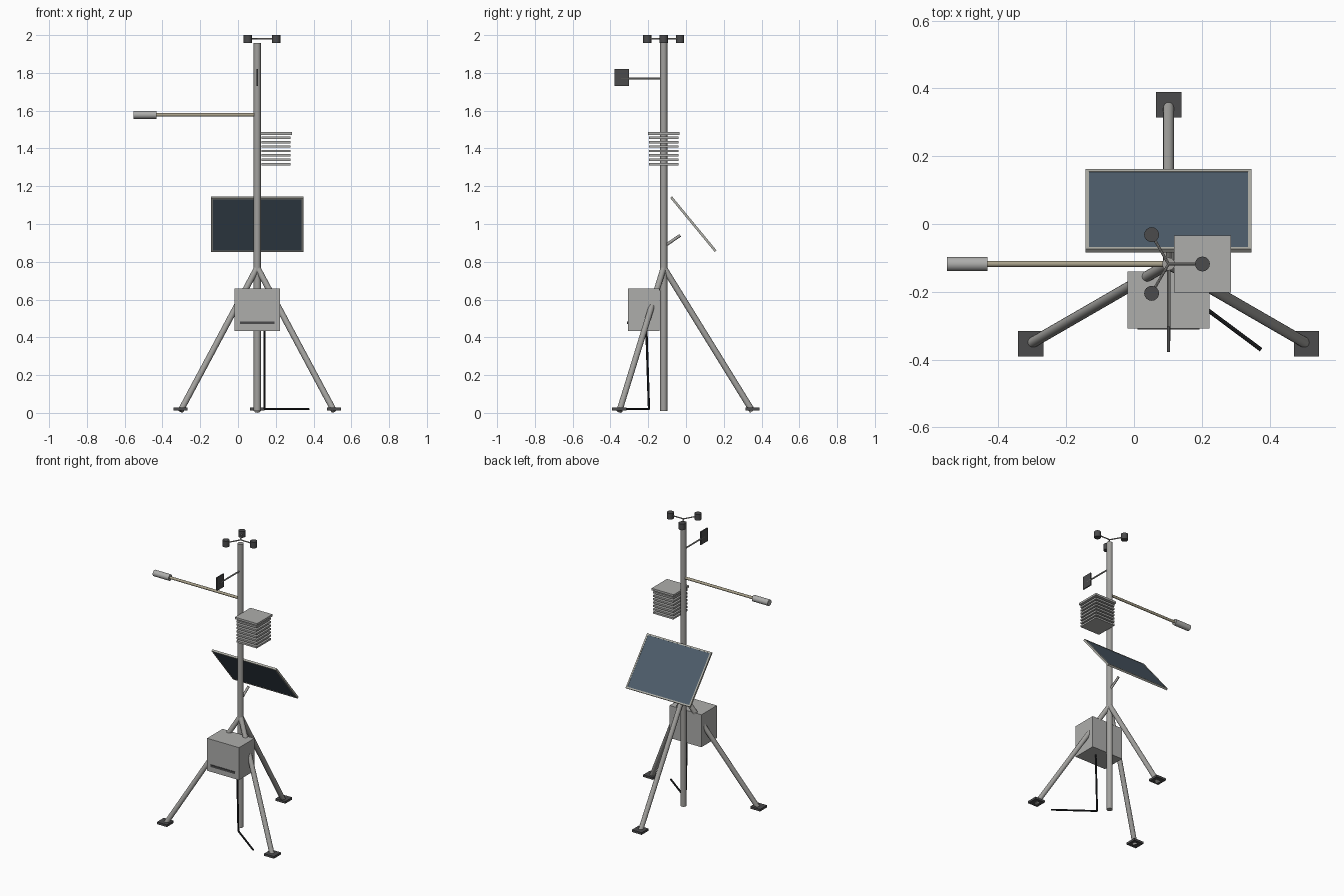
import bpy
import bmesh
from math import sin, cos, radians
from mathutils import Vector, Matrix

cube = bpy.data.objects.get("Cube")
if cube:
    bpy.data.objects.remove(cube, do_unlink=True)


def material(name, rgb):
    m = bpy.data.materials.new(name)
    m.use_nodes = True
    m.diffuse_color = (*rgb, 1)
    m.node_tree.nodes["Principled BSDF"].inputs["Base Color"].default_value = (*rgb, 1)
    return m


STEEL = material("galvanised grey", (0.36, 0.355, 0.34))
HOUSING = material("housing light grey", (0.42, 0.42, 0.41))
DARK = material("dark grey", (0.07, 0.07, 0.072))
BLACK = material("cable black", (0.015, 0.016, 0.018))
GLASS = material("solar blue", (0.075, 0.108, 0.145))
FRAME = material("frame grey", (0.42, 0.42, 0.38))
BEIGE = material("beige", (0.40, 0.36, 0.26))


def finish(name, bm, mat, smooth=False):
    mesh = bpy.data.meshes.new(name)
    bm.to_mesh(mesh)
    bm.free()
    mesh.materials.append(mat)
    obj = bpy.data.objects.new(name, mesh)
    bpy.context.collection.objects.link(obj)
    if smooth:
        bpy.ops.object.select_all(action="DESELECT")
        obj.select_set(True)
        bpy.context.view_layer.objects.active = obj
        bpy.ops.object.shade_smooth_by_angle(angle=radians(40))
    return obj


def box(name, centre, size, mat, turn=Matrix()):
    bm = bmesh.new()
    bmesh.ops.create_cube(bm, size=1)
    bm.transform(Matrix.Translation(centre) @ turn @ Matrix.Diagonal((*size, 1)))
    return finish(name, bm, mat)


def rod(name, start, end, radius, mat, sides=16):
    a, b = Vector(start), Vector(end)
    axis = b - a
    bm = bmesh.new()
    bmesh.ops.create_cone(bm, cap_ends=True, segments=sides, radius1=radius,
                          radius2=radius, depth=axis.length)
    bm.transform(Matrix.Translation((a + b) / 2)
                 @ axis.to_track_quat("Z", "Y").to_matrix().to_4x4())
    return finish(name, bm, mat, True)


MX, MY = 0.102, -0.118


def around(angle, radius, z):
    a = radians(angle)
    return Vector((MX + radius * cos(a), MY + radius * sin(a), z))


# Mast and tripod
rod("mast", (MX, MY, 0.01), (MX, MY, 1.957), 0.019, STEEL)
for side, angle in (("back", 90), ("right", 210), ("left", 330)):
    rod(side + "_leg", around(angle, 0, 0.77), around(angle, 0.47, 0.009), 0.016, STEEL)
    box(side + "_foot_pad", around(angle, 0.47, 0.02), (0.075, 0.075, 0.015), DARK)

# Anemometer
for i, angle in enumerate((0, 120, 240), 1):
    rod(f"cup_arm_{i}", around(angle, 0, 1.98), around(angle, 0.1, 1.98), 0.004, STEEL, 8)
    rod(f"wind_cup_{i}", around(angle, 0.1, 1.958), around(angle, 0.1, 2.0), 0.022, DARK)

# Wind vane
rod("vane_rod", (MX, MY, 1.77), (MX, -0.345, 1.77), 0.005, STEEL, 8)
box("vane_plate", (MX, -0.34, 1.775), (0.008, 0.075, 0.09), DARK)

# Side boom with sensor
rod("sensor_boom", (MX, MY, 1.578), (-0.44, MY, 1.578), 0.009, BEIGE, 12)
rod("boom_sensor", (-0.432, MY, 1.578), (-0.552, MY, 1.578), 0.021, HOUSING)

# Louvred shield
for i in range(7):
    box(f"shield_plate_{i + 1}", (MX + 0.1, MY, 1.317 + i * 0.0232),
        (0.154, 0.154, 0.012), HOUSING)
box("shield_cap", (MX + 0.1, MY, 1.479), (0.168, 0.168, 0.014), HOUSING)

# Solar panel, tilted toward the back
tilt = Matrix.Rotation(radians(-50.5), 4, "X")
centre = Vector((MX, 0.039, 0.999))
W, L, BAR = 0.49, 0.37, 0.01
box("solar_glass", centre, (W - 2 * BAR, L - 2 * BAR, 0.01), GLASS, tilt)
for s, side in ((-1, "right"), (1, "left")):
    box(side + "_panel_bar", centre + Vector((s * (W - BAR) / 2, 0, 0)),
        (BAR, L, 0.013), FRAME, tilt)
for s, side in ((-1, "upper"), (1, "lower")):
    box(side + "_panel_bar", centre + tilt @ Vector((0, s * (L - BAR) / 2, 0)),
        (W - 2 * BAR, BAR, 0.013), FRAME, tilt)
rod("panel_bracket", (MX, MY, 0.88), (MX, -0.031, 0.94), 0.008, STEEL, 12)

# Logger enclosure with vent strip
box("logger_box", (MX, -0.224, 0.546), (0.242, 0.168, 0.223), HOUSING)
box("vent_strip", (MX, -0.309, 0.477), (0.184, 0.006, 0.015), DARK)

# Cable down to the ground and away
rod("cable_drop", (0.14, -0.21, 0.45), (0.14, -0.196, 0.02), 0.006, BLACK, 8)
rod("cable_ground", (0.14, -0.196, 0.02), (0.375, -0.371, 0.02), 0.006, BLACK, 8)
